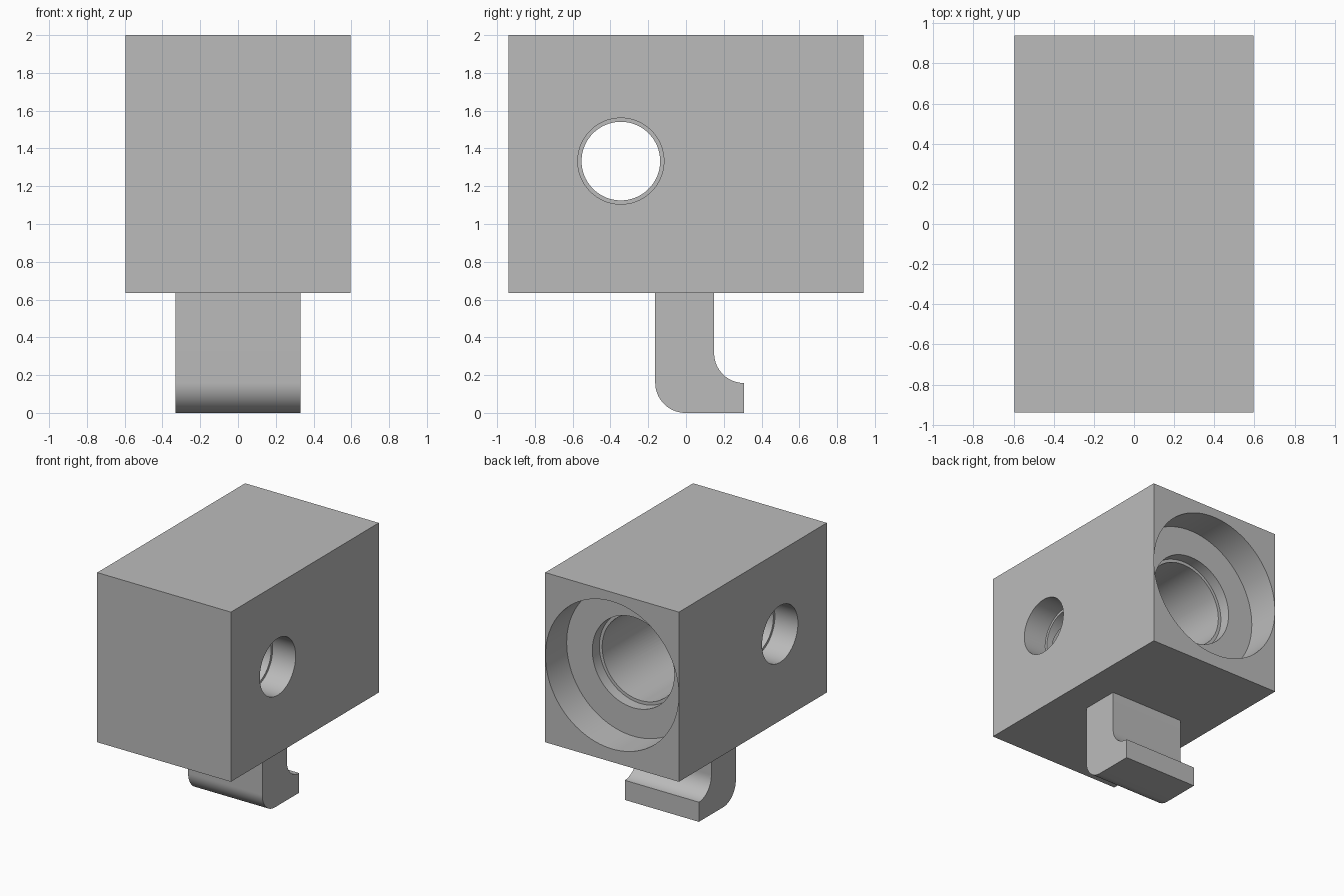
import bpy, bmesh, math
from mathutils import Matrix, Vector

cube = bpy.data.objects.get("Cube")
if cube:
    bpy.data.objects.remove(cube, do_unlink=True)

grey = bpy.data.materials.new("plain grey")
grey.use_nodes = True
grey.diffuse_color = (0.5, 0.5, 0.5, 1)
grey.node_tree.nodes["Principled BSDF"].inputs["Base Color"].default_value = (0.5, 0.5, 0.5, 1)


def make_object(name, bm):
    bmesh.ops.recalc_face_normals(bm, faces=bm.faces[:])
    mesh = bpy.data.meshes.new(name)
    bm.to_mesh(mesh)
    bm.free()
    mesh.materials.append(grey)
    obj = bpy.data.objects.new(name, mesh)
    bpy.context.scene.collection.objects.link(obj)
    return obj


def smooth(obj):
    bpy.ops.object.select_all(action='DESELECT')
    obj.select_set(True)
    bpy.context.view_layer.objects.active = obj
    bpy.ops.object.shade_smooth_by_angle(angle=math.radians(30))


def turned_cutter(name, profile, axis, centre, sides=96):
    """Closed stepped cylinder from (radius, distance) pairs along an axis."""
    bm = bmesh.new()
    rings = [[bm.verts.new((r * math.cos(a), r * math.sin(a), d))
              for a in (math.tau * i / sides for i in range(sides))]
             for r, d in profile]
    for low, high in zip(rings, rings[1:]):
        for i in range(sides):
            j = (i + 1) % sides
            bm.faces.new((low[i], low[j], high[j], high[i]))
    bm.faces.new(rings[0])
    bm.faces.new(rings[-1])
    turn = Vector((0, 0, 1)).rotation_difference(Vector(axis)).to_matrix().to_4x4()
    bm.transform(Matrix.Translation(centre) @ turn)
    obj = make_object(name, bm)
    obj.hide_render = True
    return obj


def arc(cy, cz, r, start, end, steps=16):
    angles = [math.radians(start + (end - start) * i / steps) for i in range(steps + 1)]
    return [(cy + r * math.cos(a), cz + r * math.sin(a)) for a in angles]


# Main block
bottom, top = 0.635, 2.0
bm = bmesh.new()
bmesh.ops.create_cube(bm, size=1)
bm.transform(Matrix.Translation((0, 0, (bottom + top) / 2))
             @ Matrix.Diagonal((1.19, 1.88, top - bottom, 1)))
block = make_object("housing_block", bm)

# Stepped blind bore from the back, and stepped cross hole through the sides
axis_z = 1.333
back_bore = turned_cutter(
    "back_bore_cutter",
    [(0.593, -0.1), (0.593, 0.27), (0.365, 0.27), (0.365, 0.36), (0.34, 0.36), (0.34, 1.63)],
    (0, -1, 0), (0, 0.94, axis_z))
cross_hole = turned_cutter(
    "cross_hole_cutter",
    [(0.228, -0.7), (0.228, -0.39), (0.208, -0.39), (0.208, 0.39), (0.228, 0.39), (0.228, 0.7)],
    (1, 0, 0), (0, -0.345, axis_z))

for cutter in (back_bore, cross_hole):
    mod = block.modifiers.new(cutter.name, 'BOOLEAN')
    mod.operation = 'DIFFERENCE'
    mod.solver = 'EXACT'
    mod.object = cutter
    bpy.ops.object.select_all(action='DESELECT')
    block.select_set(True)
    bpy.context.view_layer.objects.active = block
    bpy.ops.object.modifier_apply(modifier=mod.name)
    bpy.data.objects.remove(cutter, do_unlink=True)
smooth(block)

# Hooked foot: rounded front heel, hollow fillet above the toe
outline = [(-0.163, bottom)]
outline += arc(-0.003, 0.16, 0.16, 180, 270)
outline += [(0.307, 0)]
outline += arc(0.307, 0.316, 0.158, 270, 180)
outline += [(0.149, bottom)]
bm = bmesh.new()
side = bm.faces.new([bm.verts.new((-0.33, y, z)) for y, z in outline])
extruded = bmesh.ops.extrude_face_region(bm, geom=[side])["geom"]
bmesh.ops.translate(bm, vec=(0.66, 0, 0),
                    verts=[g for g in extruded if isinstance(g, bmesh.types.BMVert)])
foot = make_object("hooked_foot", bm)
smooth(foot)
